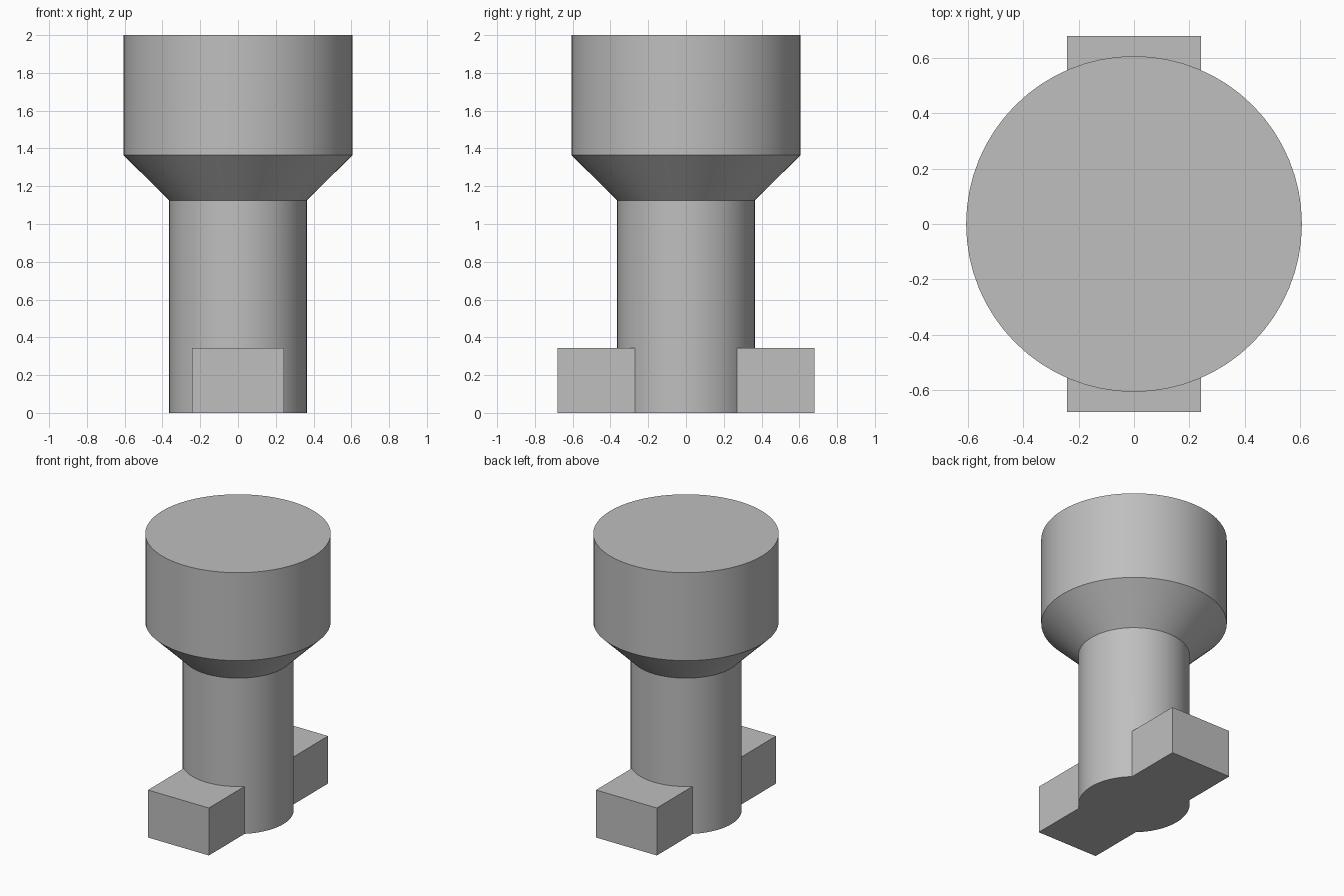
import bpy
import bmesh
import math

cube = bpy.data.objects.get("Cube")
if cube:
    bpy.data.objects.remove(cube, do_unlink=True)

# Single plain grey
grey = bpy.data.materials.new("plain_grey")
grey.use_nodes = True
colour = (0.52, 0.52, 0.52, 1)
grey.diffuse_color = colour
grey.node_tree.nodes["Principled BSDF"].inputs["Base Color"].default_value = colour


def add_object(name, bm):
    bmesh.ops.recalc_face_normals(bm, faces=bm.faces)
    mesh = bpy.data.meshes.new(name)
    bm.to_mesh(mesh)
    bm.free()
    mesh.materials.append(grey)
    obj = bpy.data.objects.new(name, mesh)
    bpy.context.collection.objects.link(obj)
    return obj


def lathe(name, profile, sides):
    """Stack rings of (radius, height) into a capped solid."""
    bm = bmesh.new()
    rings = []
    for radius, z in profile:
        angles = [2 * math.pi * i / sides for i in range(sides)]
        rings.append([bm.verts.new((radius * math.cos(a), radius * math.sin(a), z))
                      for a in angles])
    for low, high in zip(rings, rings[1:]):
        for i in range(sides):
            j = (i + 1) % sides
            bm.faces.new((low[i], low[j], high[j], high[i]))
    bm.faces.new(rings[0])
    bm.faces.new(rings[-1])
    return add_object(name, bm)


def box(name, size, centre):
    bm = bmesh.new()
    bmesh.ops.create_cube(bm, size=1)
    bmesh.ops.scale(bm, vec=size, verts=bm.verts)
    bmesh.ops.translate(bm, vec=centre, verts=bm.verts)
    return add_object(name, bm)


# Round shaft flaring into the wide head
body = lathe("shaft_and_head",
             [(0.364, 0), (0.364, 1.125), (0.607, 1.365), (0.607, 2)], 64)

# Crossbar through the foot, forming the two locking lugs
lugs = box("locking_lugs", (0.486, 1.36, 0.343), (0, 0, 0.1715))

# Fuse the crossbar into the shaft
union = body.modifiers.new("fuse_lugs", "BOOLEAN")
union.operation = "UNION"
union.solver = "EXACT"
union.object = lugs
bpy.context.view_layer.objects.active = body
body.select_set(True)
bpy.ops.object.modifier_apply(modifier=union.name)
bpy.data.objects.remove(lugs, do_unlink=True)
bpy.ops.object.shade_smooth_by_angle(angle=math.radians(30))
